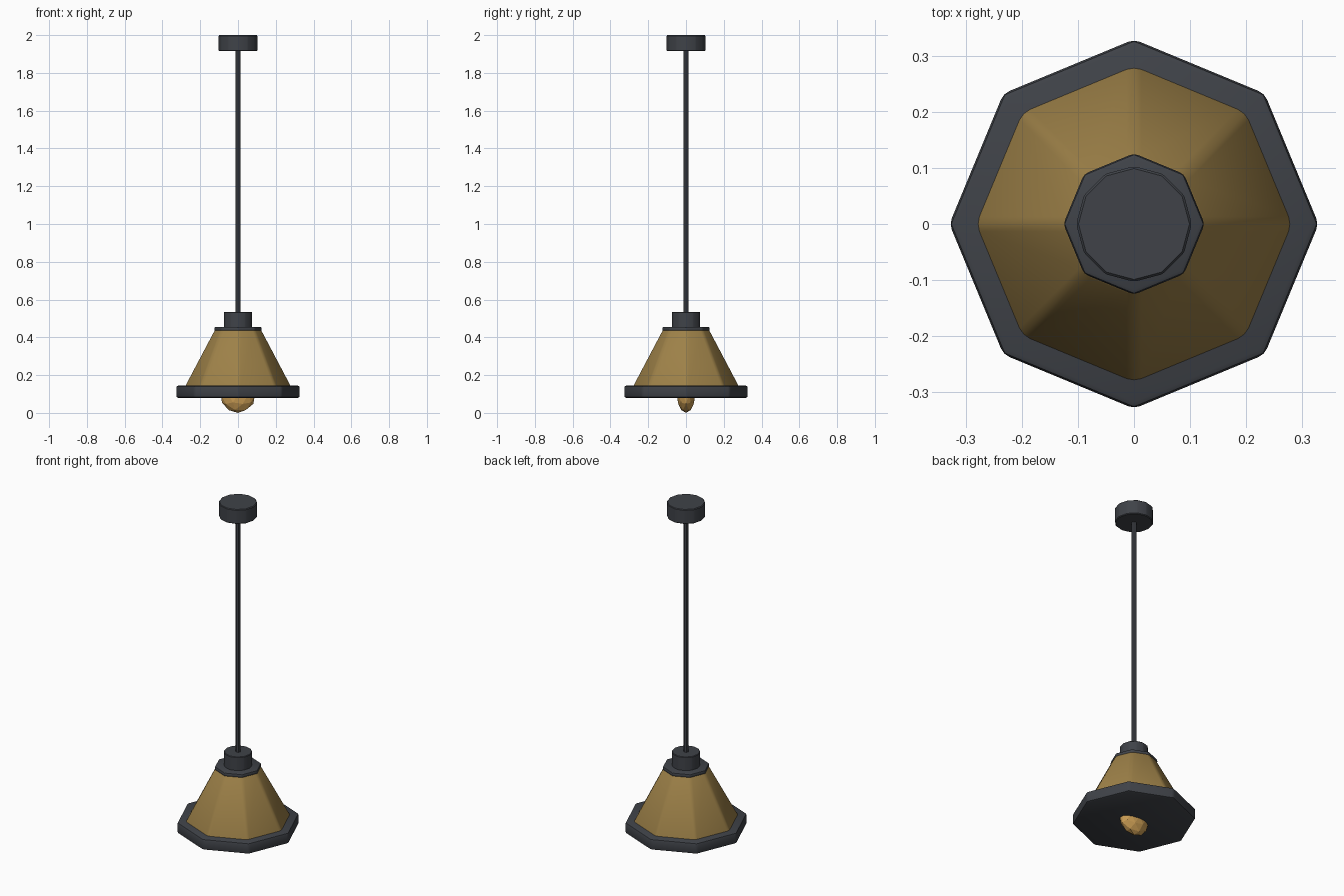
import bpy, bmesh, math

if "Cube" in bpy.data.objects:
    bpy.data.objects.remove(bpy.data.objects["Cube"])


def material(name, rgb):
    m = bpy.data.materials.new(name)
    m.diffuse_color = (*rgb, 1)
    m.use_nodes = True
    m.node_tree.nodes["Principled BSDF"].inputs["Base Color"].default_value = m.diffuse_color
    return m


DARK = material("dark_metal", (0.05, 0.055, 0.065))
BRASS = material("brass", (0.34, 0.22, 0.065))
GLOW = material("amber_glass", (0.60, 0.34, 0.09))


def finish(bm, name, mat):
    mesh = bpy.data.meshes.new(name)
    bm.to_mesh(mesh)
    bm.free()
    mesh.materials.append(mat)
    obj = bpy.data.objects.new(name, mesh)
    bpy.context.collection.objects.link(obj)
    return obj


def prism(name, sides, r_low, r_high, z_low, z_high, mat, bevel=0.0, segments=2, smooth=35):
    """Upright n-sided prism or frustum with softened edges."""
    bm = bmesh.new()
    rings = []
    for r, z in ((r_low, z_low), (r_high, z_high)):
        rings.append([bm.verts.new((r * math.cos(a), r * math.sin(a), z))
                      for a in (math.tau * i / sides for i in range(sides))])
    low, high = rings
    for i in range(sides):
        j = (i + 1) % sides
        bm.faces.new((low[i], low[j], high[j], high[i]))
    bm.faces.new(low[::-1])
    bm.faces.new(high)
    if bevel:
        bmesh.ops.bevel(bm, geom=bm.edges[:], offset=bevel, segments=segments,
                        profile=0.5, affect='EDGES', clamp_overlap=True)
    obj = finish(bm, name, mat)
    bpy.ops.object.select_all(action='DESELECT')
    obj.select_set(True)
    bpy.context.view_layer.objects.active = obj
    bpy.ops.object.shade_smooth_by_angle(angle=math.radians(smooth))
    return obj


# Ceiling mount and hanging rod
prism("ceiling_canopy", 12, 0.103, 0.103, 1.915, 2.0, DARK, 0.004, 1, 20)
prism("rod", 8, 0.0145, 0.0145, 0.50, 1.93, DARK)

# Lamp holder and octagonal collar
prism("lamp_holder", 12, 0.076, 0.076, 0.45, 0.535, DARK, 0.003, 1, 20)
prism("collar", 8, 0.126, 0.126, 0.433, 0.456, DARK, 0.008)

# Octagonal shade and its heavy bottom rim
prism("shade", 8, 0.291, 0.122, 0.125, 0.445, BRASS, 0.014)
prism("rim", 8, 0.329, 0.329, 0.08, 0.144, DARK, 0.011)

# Faceted flattened bulb below the rim
bm = bmesh.new()
bmesh.ops.create_icosphere(bm, subdivisions=2, radius=1)
for v in bm.verts:
    v.co.x *= 0.095
    v.co.y *= 0.05
    v.co.z = 0.1 + 0.1 * v.co.z
finish(bm, "bulb", GLOW)
